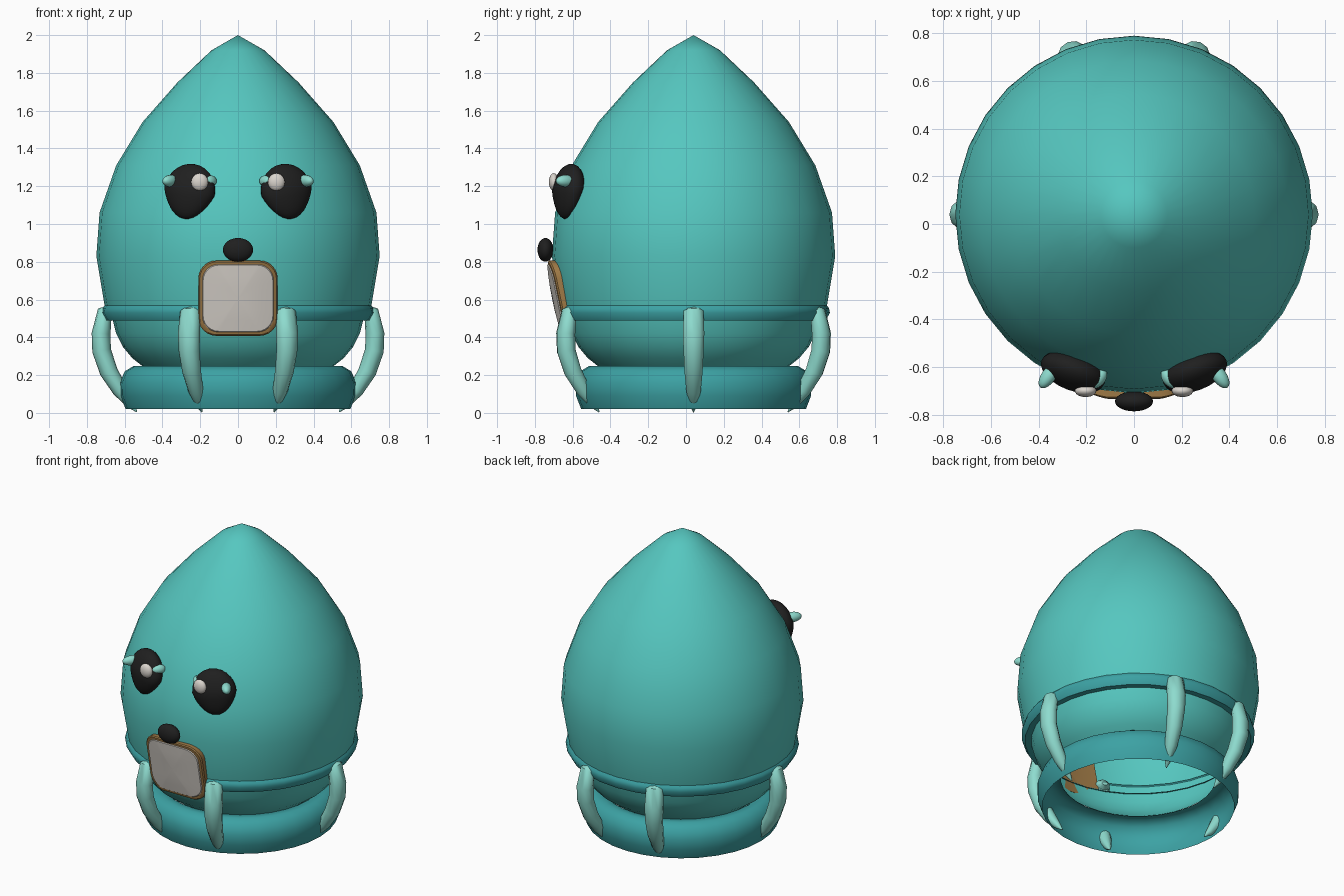
import bpy, bmesh, math
from mathutils import Vector, Matrix, Euler

if "Cube" in bpy.data.objects:
    bpy.data.objects.remove(bpy.data.objects["Cube"])

CY = 0.04  # y of the body axis


def mat(name, rgb):
    m = bpy.data.materials.new(name)
    m.diffuse_color = (*rgb, 1)
    m.use_nodes = True
    m.node_tree.nodes["Principled BSDF"].inputs["Base Color"].default_value = m.diffuse_color
    return m


TEAL = mat("teal", (0.092, 0.57, 0.525))
DEEP = mat("deep_teal", (0.045, 0.36, 0.37))
MINT = mat("mint", (0.27, 0.71, 0.62))
BLACK = mat("black", (0.014, 0.014, 0.014))
PALE = mat("pale_grey", (0.70, 0.66, 0.61))
BROWN = mat("brown", (0.34, 0.19, 0.06))


def finish(name, bm, mats, angle=50):
    bmesh.ops.remove_doubles(bm, verts=bm.verts, dist=0.0005)
    bmesh.ops.recalc_face_normals(bm, faces=bm.faces)
    me = bpy.data.meshes.new(name)
    bm.to_mesh(me)
    bm.free()
    for m in mats:
        me.materials.append(m)
    ob = bpy.data.objects.new(name, me)
    bpy.context.collection.objects.link(ob)
    bpy.ops.object.select_all(action='DESELECT')
    ob.select_set(True)
    bpy.context.view_layer.objects.active = ob
    bpy.ops.object.shade_smooth_by_angle(angle=math.radians(angle))
    return ob


def bridge(bm, a, b, index=0):
    n = len(a)
    for i in range(n):
        f = bm.faces.new((a[i], a[(i + 1) % n], b[(i + 1) % n], b[i]))
        f.material_index = index


def lathe(name, profile, material, n=32, angle=50):
    bm = bmesh.new()
    rings = []
    for r, z in profile:
        r = max(r, 0.0001)
        rings.append([bm.verts.new((r * math.cos(2 * math.pi * i / n),
                                    CY + r * math.sin(2 * math.pi * i / n), z))
                      for i in range(n)])
    for a, b in zip(rings, rings[1:]):
        bridge(bm, a, b)
    return finish(name, bm, [material], angle)


def blob(name, loc, radii, material, rot=(0, 0, 0), egg=0.0):
    """Ellipsoid; egg narrows the lower half."""
    bm = bmesh.new()
    bmesh.ops.create_uvsphere(bm, u_segments=24, v_segments=14, radius=1)
    for v in bm.verts:
        k = 1 + egg * min(v.co.z, 0) * (1 - 0.3 * abs(v.co.z))
        v.co = Vector((v.co.x * radii[0] * k, v.co.y * radii[1] * k, v.co.z * radii[2]))
    bm.transform(Matrix.Translation(loc) @ Euler(rot).to_matrix().to_4x4())
    return finish(name, bm, [material])


# Pointed dome
lathe("dome", [(0, 2.0), (0.14, 1.92), (0.32, 1.75), (0.505, 1.54), (0.645, 1.31),
               (0.733, 1.06), (0.75, 0.83), (0.705, 0.56), (0.69, 0.5)], TEAL)
# Rim under the dome
lathe("rim", [(0.70, 0.575), (0.717, 0.555), (0.722, 0.53), (0.70, 0.49), (0.655, 0.49)], DEEP)
# Bowl below the rim
lathe("bowl", [(0.665, 0.5), (0.645, 0.42), (0.61, 0.35), (0.56, 0.29), (0.49, 0.235)], TEAL)
# Hollow base ring
lathe("base_ring", [(0.48, 0.225), (0.505, 0.245), (0.555, 0.247), (0.60, 0.22),
                    (0.625, 0.16), (0.622, 0.09), (0.595, 0.02)], DEEP)

# Claws: tapered tubes given as (radius from axis, z, half thickness, half width)
CLAW = [(0.63, 0.53, 0.01, 0.02), (0.665, 0.54, 0.035, 0.045), (0.705, 0.535, 0.04, 0.055),
        (0.725, 0.42, 0.05, 0.06), (0.722, 0.33, 0.05, 0.056), (0.685, 0.22, 0.048, 0.05),
        (0.625, 0.12, 0.04, 0.04), (0.57, 0.045, 0.022, 0.022), (0.535, 0.005, 0.003, 0.003)]
for k, deg in enumerate((0, 69, 111, 180, 249, 291)):
    turn = Matrix.Translation((0, CY, 0)) @ Matrix.Rotation(math.radians(deg), 4, 'Z')
    bm = bmesh.new()
    rings = []
    for j, (r, z, t, w) in enumerate(CLAW):
        p, q = CLAW[max(j - 1, 0)], CLAW[min(j + 1, len(CLAW) - 1)]
        d = Vector((q[0] - p[0], 0, q[1] - p[1])).normalized()
        side = Vector((-d.z, 0, d.x))
        ring = []
        for i in range(10):
            a = 2 * math.pi * i / 10
            co = Vector((r, 0, z)) + side * t * math.cos(a) + Vector((0, w * math.sin(a), 0))
            ring.append(bm.verts.new(turn @ co))
        rings.append(ring)
    for a, b in zip(rings, rings[1:]):
        bridge(bm, a, b)
    bm.faces.new(rings[0])
    bm.faces.new(rings[-1])
    finish(f"claw_{k + 1}", bm, [MINT])

# Eyes with glints
for s, side in ((-1, "left"), (1, "right")):
    yaw = s * math.radians(21)
    blob(f"{side}_eye", (s * 0.257, -0.622, 1.172), (0.142, 0.077, 0.148), BLACK,
         (math.radians(-9), s * math.radians(-8), yaw), egg=0.3)
    blob(f"{side}_eye_white_glint", (s * 0.203, -0.70, 1.222), (0.045, 0.026, 0.047), PALE)
    blob(f"{side}_eye_outer_glint", (s * 0.358, -0.637, 1.228), (0.03, 0.06, 0.032), MINT,
         (0, s * math.radians(-25), s * math.radians(35)))
    blob(f"{side}_eye_inner_glint", (s * 0.147, -0.648, 1.228), (0.028, 0.045, 0.03), MINT,
         (0, s * math.radians(20), s * math.radians(-35 + 70)))

# Nose
blob("nose", (0, -0.744, 0.863), (0.08, 0.042, 0.063), BLACK)


# Mouth panel: rounded square wrapped round the body, brown border, pale centre
def wrapped(x, z, depth):
    R = 0.785 + (z - 0.8) * 0.2 - depth
    return (x, CY - math.sqrt(R * R - x * x), z)


outline = []
for cx, cz, start in ((1, 1, 0), (-1, 1, 90), (-1, -1, 180), (1, -1, 270)):
    for i in range(7):
        a = math.radians(start + 15 * i)
        outline.append((cx * 0.115 + 0.095 * math.cos(a), cz * 0.104 + 0.095 * math.sin(a)))
bm = bmesh.new()
layers = [(0.02, 0.06, 0), (0.5, 0.06, 0), (1.0, 0.06, 0), (1.0, 0.012, 0), (0.97, 0.005, 0),
          (0.9, 0.005, 0), (0.88, 0.0, 1), (0.6, -0.002, 1), (0.3, -0.003, 1), (0.02, -0.003, 1)]
prev = None
for scale, depth, index in layers:
    ring = [bm.verts.new(wrapped(x * scale, 0.607 + z * scale, depth)) for x, z in outline]
    if prev:
        bridge(bm, prev, ring, index)
    else:
        bm.faces.new(ring)
    prev = ring
bm.faces.new(prev).material_index = 1
finish("mouth_panel", bm, [BROWN, PALE], 35)
